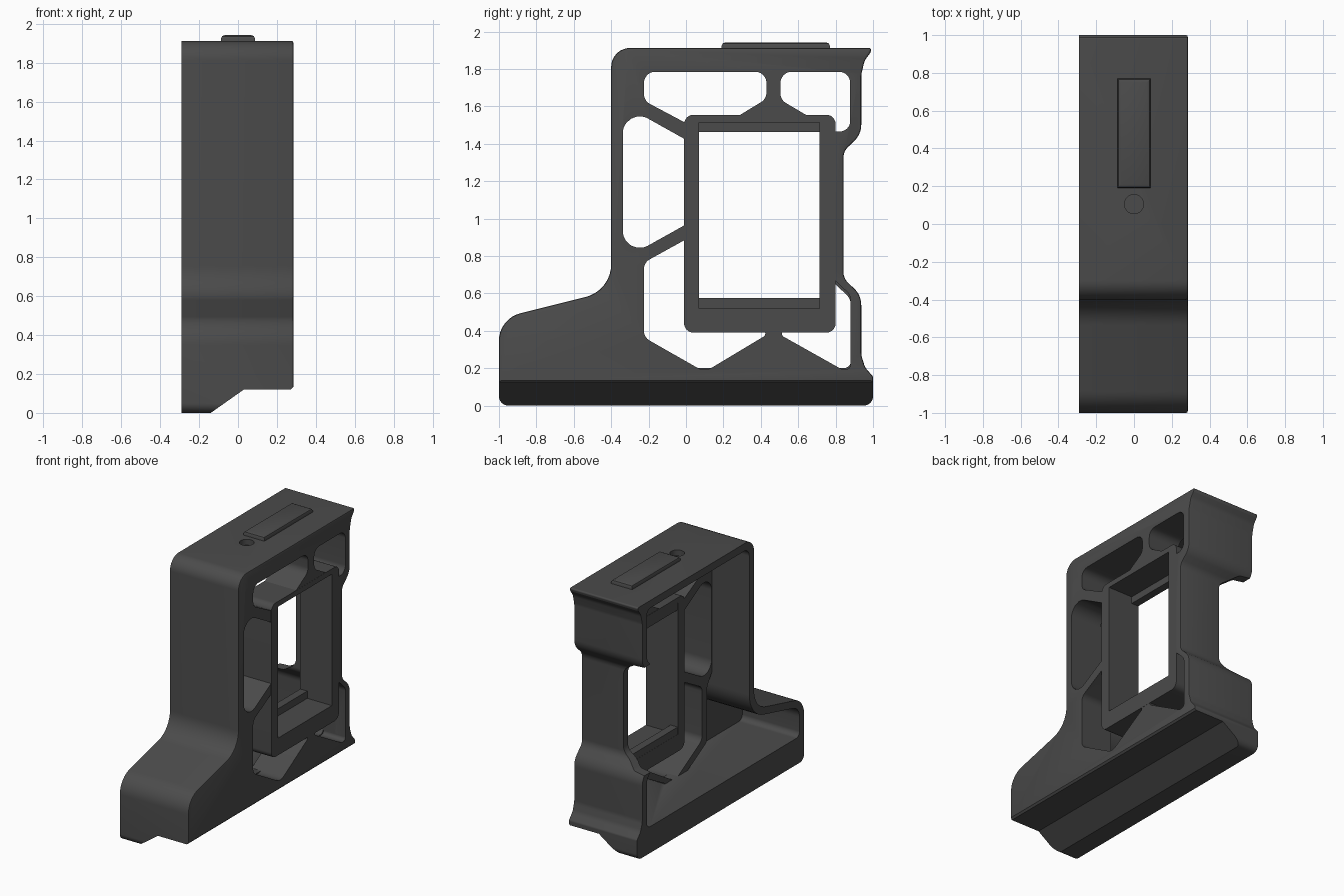
import bpy, bmesh, math
from mathutils import Vector

if "Cube" in bpy.data.objects:
    bpy.data.objects.remove(bpy.data.objects["Cube"])

mat = bpy.data.materials.new("dark_grey")
mat.diffuse_color = (0.07, 0.07, 0.07, 1)
mat.use_nodes = True
mat.node_tree.nodes["Principled BSDF"].inputs["Base Color"].default_value = mat.diffuse_color


def rounded(pts, n=8):
    """Closed 2D polygon from (a, b, radius) corners, each corner filleted."""
    out = []
    for i, (a, b, r) in enumerate(pts):
        p = Vector((a, b))
        u = Vector(pts[i - 1][:2]) - p
        v = Vector(pts[(i + 1) % len(pts)][:2]) - p
        lu, lv = u.length, v.length
        u.normalize()
        v.normalize()
        ang = u.angle(v)
        if r <= 0 or ang > 3.1:
            out.append(p)
            continue
        t = min(r / math.tan(ang / 2), lu * 0.48, lv * 0.48)
        r = t * math.tan(ang / 2)
        c = p + (u + v).normalized() * (r / math.sin(ang / 2))
        s, e = p + u * t - c, p + v * t - c
        for k in range(n + 1):
            d = s.lerp(e, k / n).normalized() * r
            out.append(c + d)
    return out


def prism(name, pts, lo, hi, axis="X", edge=0.0):
    """Extrude a filleted outline along an axis; edge softens the far rim."""
    poly = rounded(pts)
    place = {"X": lambda a, b, h: (h, a, b),
             "Y": lambda a, b, h: (a, h, b),
             "Z": lambda a, b, h: (a, b, h)}[axis]
    bm = bmesh.new()
    v0 = [bm.verts.new(place(p.x, p.y, lo)) for p in poly]
    v1 = [bm.verts.new(place(p.x, p.y, hi)) for p in poly]
    bm.faces.new(v0)
    top = bm.faces.new(v1)
    for i in range(len(poly)):
        j = (i + 1) % len(poly)
        bm.faces.new((v0[i], v0[j], v1[j], v1[i]))
    bmesh.ops.recalc_face_normals(bm, faces=bm.faces)
    if edge:
        bmesh.ops.bevel(bm, geom=list(top.edges), offset=edge, segments=2,
                        profile=0.5, affect='EDGES', clamp_overlap=True)
    me = bpy.data.meshes.new(name)
    bm.to_mesh(me)
    bm.free()
    me.materials.append(mat)
    ob = bpy.data.objects.new(name, me)
    bpy.context.collection.objects.link(ob)
    return ob


def cut(ob, cutter):
    m = ob.modifiers.new("cut", 'BOOLEAN')
    m.operation = 'DIFFERENCE'
    m.solver = 'EXACT'
    m.object = cutter
    bpy.context.view_layer.objects.active = ob
    bpy.ops.object.modifier_apply(modifier=m.name)
    bpy.data.objects.remove(cutter, do_unlink=True)


def rect(a0, b0, a1, b1, r):
    return [(a0, b0, r), (a1, b0, r), (a1, b1, r), (a0, b1, r)]


# Body: side outline extruded across the width
body = prism("body_shell", [
    (-1, 0, .05), (-1, .465, .15), (-.4, .615, .18), (-.4, 1.912, .1),
    (.993, 1.912, .01), (.985, 1.885, .01), (.955, 1.845, .08),
    (.937, 1.77, .1), (.937, 1.45, .12),
    (.842, 1.36, .08), (.842, .68, .08), (.937, .59, .12), (.937, .27, .1),
    (.957, .205, .08), (1, .155, .02), (1, 0, .05)], -.29, .285, edge=.01)

# Hollow interior, open on the left side
cut(body, prism("cavity", [
    (-.945, .2, .04), (-.945, .422, .1), (-.343, .573, .22), (-.343, 1.855, .06),
    (.882, 1.855, .04), (.882, 1.47, .08), (.787, 1.38, .06), (.787, .66, .06),
    (.882, .57, .08), (.882, .2, .04)], -.4, .19))

# Stepped underside with a sloped rail flank
cut(body, prism("underside_step", [
    (-.282, -.1, 0), (.03, .12, 0), (.272, .12, 0), (.292, .14, 0),
    (.4, .14, 0), (.4, -.1, 0)], -1.2, 1.2, "Y"))

# Deep ribs behind the side web, following the pocket edges
ribs = prism("deep_ribs", [
    (-.36, 1.87, 0), (-.36, .86, 0), (-.285, .75, .05), (-.285, .33, .05),
    (.0, .17, 0), (.89, .17, 0), (.89, .56, 0), (.79, .66, 0),
    (.79, 1.4, 0), (.89, 1.48, 0), (.89, 1.87, 0)], .022, .2)
cut(ribs, prism("triangle_hollow",
                [(.22, .1, 0), (.22, .205, 0), (.46, .335, 0), (.71, .205, 0),
                 (.71, .1, 0)], -.1, .19))

# Window and lattice pockets through the web and the ribs
pockets = [
    rect(.03, .48, .755, 1.53, 0),
    [(-.225, 1.785, .06), (.43, 1.785, .06), (.43, 1.64, .06), (.2, 1.5, 0),
     (.02, 1.5, 0), (-.225, 1.63, .06)],
    [(.505, 1.785, .06), (.878, 1.785, .06), (.878, 1.465, .06),
     (.76, 1.465, 0), (.7, 1.52, 0), (.505, 1.635, .06)],
    [(-.338, 1.61, .09), (.02, 1.41, 0), (.02, .98, 0), (-.338, .78, .09)],
    [(-.225, .365, .06), (.1, .18, .08), (.43, .378, .02), (.41, .42, 0),
     (.02, .42, 0), (.02, .9, 0), (-.225, .765, .06)],
    [(.505, .378, .02), (.84, .19, .05), (.88, .2, .03), (.88, .59, .06),
     (.785, .68, 0), (.785, .42, 0), (.53, .42, 0)],
]
for p in pockets:
    cut(body, prism("pocket", p, .1, .4))
    cut(ribs, prism("pocket", p, -.1, .4))

# Notch in the back wall toward the open side
cut(body, prism("back_notch", [
    (-.4, 1.44, 0), (-.2, 1.42, .06), (-.065, 1.33, .08),
    (-.065, .71, .08), (-.2, .62, .06), (-.4, .6, 0)], .72, 1.1, "Y"))

# Round socket in the top
cut(body, prism("socket", rect(-.05, .055, .05, .155, .05), 1.868, 2, "Z"))

# Window frame, deep rectangular sleeve
frame = prism("window_frame", rect(-.01, .39, .8, 1.555, .05), .02, .286)
cut(frame, prism("window", rect(.07, .52, .715, 1.515, 0), -.2, .4))

# Ledges at the top and bottom of the window
parts = [body, ribs, frame]
for name, z0, z1 in (("lower_ledge", .515, .575), ("upper_ledge", 1.462, 1.52)):
    parts.append(prism(name, rect(.06, z0, .725, z1, 0), .021, .08))

# Raised key on the top with sloped rim
parts.append(prism("top_key", rect(-.088, .19, .088, .77, 0),
                   1.9, 1.942, "Z", edge=.02))

for ob in parts:
    bpy.ops.object.select_all(action='DESELECT')
    ob.select_set(True)
    bpy.context.view_layer.objects.active = ob
    bpy.ops.object.shade_smooth_by_angle(angle=math.radians(30))
